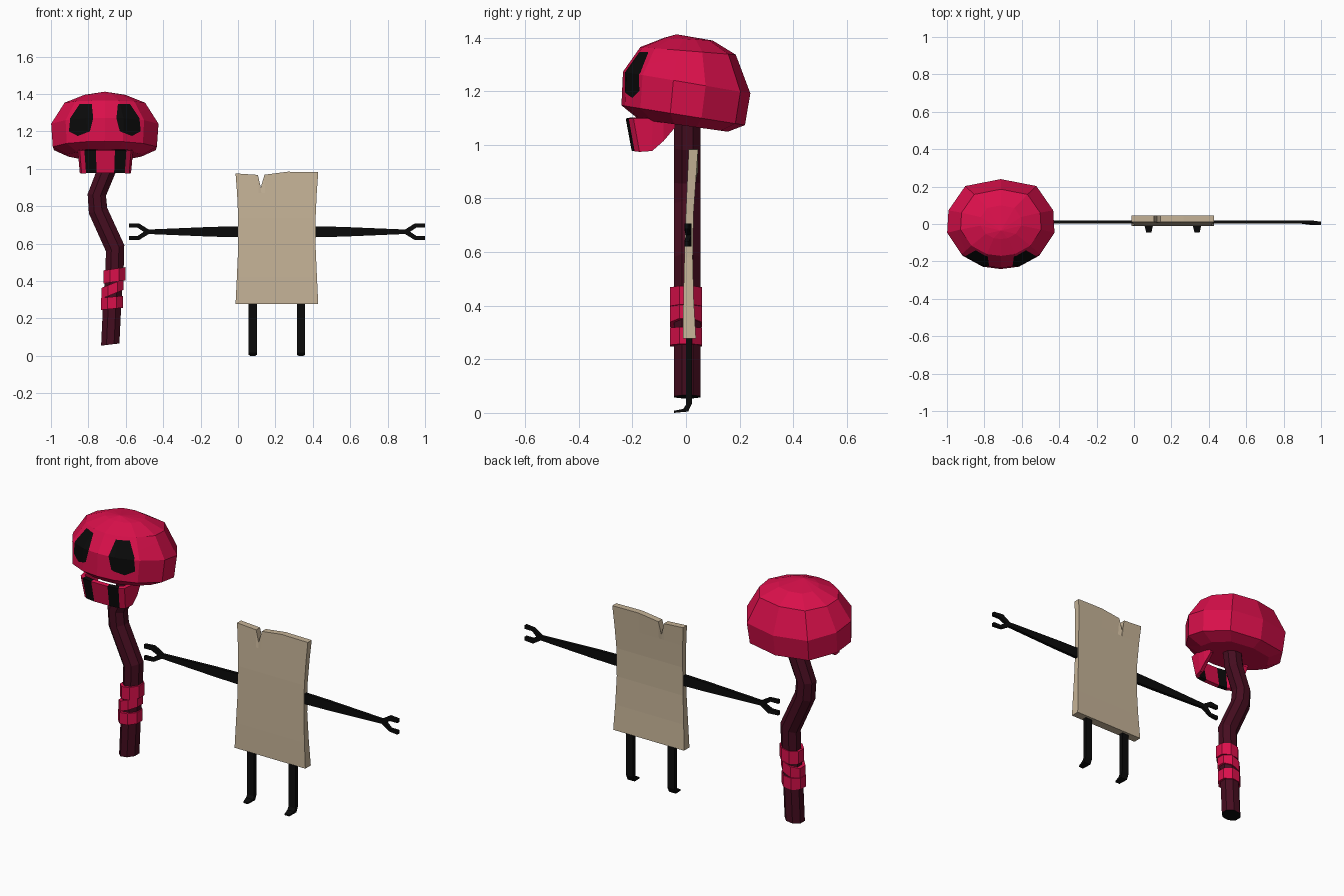
import bpy, bmesh, math
from mathutils import Vector

if "Cube" in bpy.data.objects:
    bpy.data.objects.remove(bpy.data.objects["Cube"])


def material(name, rgb):
    m = bpy.data.materials.new(name)
    m.diffuse_color = (*rgb, 1)
    m.use_nodes = True
    m.node_tree.nodes["Principled BSDF"].inputs["Base Color"].default_value = m.diffuse_color
    return m


PINK = material("crimson", (0.70, 0.005, 0.07))
MAROON = material("dark maroon", (0.06, 0.004, 0.014))
BLACK = material("black", (0.003, 0.003, 0.003))
PAPER = material("parchment", (0.56, 0.45, 0.31))


def finish(bm, name, *mats):
    bmesh.ops.recalc_face_normals(bm, faces=bm.faces)
    me = bpy.data.meshes.new(name)
    bm.to_mesh(me)
    bm.free()
    for m in mats:
        me.materials.append(m)
    ob = bpy.data.objects.new(name, me)
    bpy.context.collection.objects.link(ob)
    return ob


def loft(rings, closed=False):
    """Skin equal-length rings; cap both ends, or join last ring to first."""
    bm = bmesh.new()
    vs = [[bm.verts.new(p) for p in r] for r in rings]
    n = len(vs[0])
    pairs = list(zip(vs, vs[1:])) + ([(vs[-1], vs[0])] if closed else [])
    for a, b in pairs:
        for i in range(n):
            j = (i + 1) % n
            bm.faces.new((a[i], a[j], b[j], b[i]))
    if not closed:
        bm.faces.new(vs[0])
        bm.faces.new(vs[-1])
    bmesh.ops.recalc_face_normals(bm, faces=bm.faces)
    return bm


# ---- Skull: tilted twelve-sided rings
SX = -0.712
half = [(0, 0.237), (0.19, 0.2), (0.28, 0.07), (0.287, -0.05), (0.21, -0.165), (0.10, -0.225), (0, -0.238)]
plan = half + [(-x, y) for x, y in half[-2:0:-1]]


def skull_ring(scale, z, tilt, dy=0.0):
    return [(SX + x * scale, y * scale + dy, z + tilt * y * scale) for x, y in plan]


bm = loft([skull_ring(0.70, 1.072, -0.14, -0.01),
           skull_ring(0.97, 1.110, -0.16, -0.010),
           skull_ring(1.00, 1.232, -0.17, 0.003),
           skull_ring(0.75, 1.350, -0.08, 0.008),
           skull_ring(0.38, 1.394, -0.06, 0.01)])
top = max(bm.faces, key=lambda f: f.calc_center_median().z)
apex = bmesh.ops.poke(bm, faces=[top])["verts"][0]
apex.co = (SX, -0.035, 1.412)

# Eyes: cut a convex outline into the front faces and paint the inside
eye = [(0.07, 1.347), (0.135, 1.345), (0.185, 1.27), (0.192, 1.20), (0.145, 1.175), (0.08, 1.20), (0.062, 1.27)]
for side in (-1, 1):
    pts = [Vector((SX + side * x, 0, z)) for x, z in eye]
    mid = sum(pts, Vector()) / len(pts)
    bm.normal_update()
    inside = [f for f in bm.faces if f.normal.y < -0.05 and f.calc_center_median().y < 0
              and f.calc_center_median().z > 1.1]
    for p, q in zip(pts, pts[1:] + pts[:1]):
        d = q - p
        nrm = Vector((d.z, 0, -d.x)).normalized()
        if nrm.dot(mid - p) < 0:
            nrm = -nrm
        geom = set(inside)
        for f in inside:
            geom.update(f.edges)
            geom.update(f.verts)
        res = bmesh.ops.bisect_plane(bm, geom=list(geom), dist=1e-5, plane_co=p, plane_no=nrm)
        faces = {g for g in res["geom"] if isinstance(g, bmesh.types.BMFace)}
        faces.update(f for f in inside if f.is_valid)
        inside = [f for f in faces if nrm.dot(f.calc_center_median() - p) > 0]
    for f in inside:
        f.material_index = 1
finish(bm, "skull", PINK, BLACK)

# ---- Upper jaw: curved shell with teeth and two black gaps
JX = -0.709
jaw = [(0.130, -0.045, 1.065), (0.138, -0.085, 1.015), (0.137, -0.125, 0.978), (0.128, -0.168, 0.975),
       (0.108, -0.182, 0.978), (0.050, -0.192, 0.980)]
jaw = jaw + [(-x, y, z) for x, y, z in jaw[::-1]]
bm = bmesh.new()
cols = []
for x, y, z in jaw:
    lean = -0.022 if y < -0.15 else 0
    cols.append((bm.verts.new((JX + x, y + lean, 1.10)),
                 bm.verts.new((JX + x * 0.92, y, z))))
for i, (a, b) in enumerate(zip(cols, cols[1:])):
    f = bm.faces.new((a[0], b[0], b[1], a[1]))
    f.material_index = 1 if i in (4, 6) else 0
ob = finish(bm, "upper_jaw", PINK, BLACK)
sol = ob.modifiers.new("thickness", "SOLIDIFY")
sol.thickness = 0.022
sol.offset = 0


# ---- Stalk: bent octagonal tube
def circle(x, y, z, r, n=8, tilt=0.0):
    return [(x + r * math.cos(t), y + r * math.sin(t), z + tilt * r * math.cos(t))
            for t in (2 * math.pi * (i + 0.5) / n for i in range(n))]


path = [(-0.683, 0.060, 0.12), (-0.674, 0.25, 0.05), (-0.660, 0.47, 0.1), (-0.657, 0.575, 0.35),
        (-0.748, 0.775, 0.3), (-0.755, 0.86, -0.1), (-0.703, 0.99, -0.2), (-0.69, 1.09, 0)]
bm = loft([circle(x, 0.005, z, 0.053, tilt=t) for x, z, t in path])
bm.normal_update()
for f in bm.faces:
    if f.normal.z < -0.9:
        f.material_index = 1
finish(bm, "stalk", MAROON, BLACK)

# ---- Cloth wraps around the stalk
for i, (x, z, h, t) in enumerate([(-0.673, 0.283, 0.064, 0.1), (-0.670, 0.358, 0.058, 0.4), (-0.661, 0.430, 0.07, 0.15)]):
    bm = loft([circle(x, 0.0, z + s * h / 2, 0.064, tilt=t) for s in (-1, 1)])
    finish(bm, f"wrap_{i + 1}", PINK)

# ---- Parchment body: notched sheet, gently curved and pinched
BX = 0.208
col_u = [0, 0.27, 0.305, 0.35, 0.63, 1]
col_top = [0.975, 0.967, 0.90, 0.968, 0.984, 0.982]
# rows: height, half width, front y, back y
rows = [(0.278, 0.221, -0.012, 0.037), (0.42, 0.214, -0.010, 0.029), (0.58, 0.207, -0.006, 0.025),
        (0.74, 0.207, -0.001, 0.028), (0.87, 0.213, 0.005, 0.037), (None, 0.221, 0.010, 0.045)]
bm = bmesh.new()
sheet = []
for face in (2, 3):
    sheet.append([[bm.verts.new((BX - r[1] + 2 * r[1] * u, r[face], r[0] or zt))
                   for u, zt in zip(col_u, col_top)] for r in rows])
for g in sheet:
    for a, b in zip(g, g[1:]):
        for i in range(len(a) - 1):
            bm.faces.new((a[i], a[i + 1], b[i + 1], b[i]))
rims = [g[0] + [r[-1] for r in g[1:-1]] + g[-1][::-1] + [r[0] for r in g[-2:0:-1]] for g in sheet]
n = len(rims[0])
for i in range(n):
    j = (i + 1) % n
    bm.faces.new((rims[0][i], rims[0][j], rims[1][j], rims[1][i]))
finish(bm, "parchment_body", PAPER)

# ---- Arms with forked hands, and legs with feet
arm_top = [(0.18, 0.030), (0.35, 0.026), (0.685, 0.012), (0.735, 0.043), (0.792, 0.043),
           (0.792, 0.022), (0.745, 0.022)]
arm = arm_top + [(0.712, 0)] + [(u, -v) for u, v in arm_top[::-1]]
leg = [(0.0, 0.30), (0.022, 0.30), (0.022, 0.035), (0.008, 0.005), (-0.045, 0.0),
       (-0.045, 0.008), (-0.010, 0.015), (0.0, 0.03)]
for side, word in ((-1, "left"), (1, "right")):
    bm = loft([[(BX + side * u, y - (0.008 if u > 0.74 else 0), 0.663 + v) for u, v in arm]
               for y in (0.002, 0.020)])
    finish(bm, f"{word}_arm", BLACK)
    lx = BX + side * 0.129
    bm = loft([[(lx + s * (0.014 if y < -0.02 else 0.022), y, z) for y, z in leg] for s in (-1, 1)])
    finish(bm, f"{word}_leg", BLACK)
